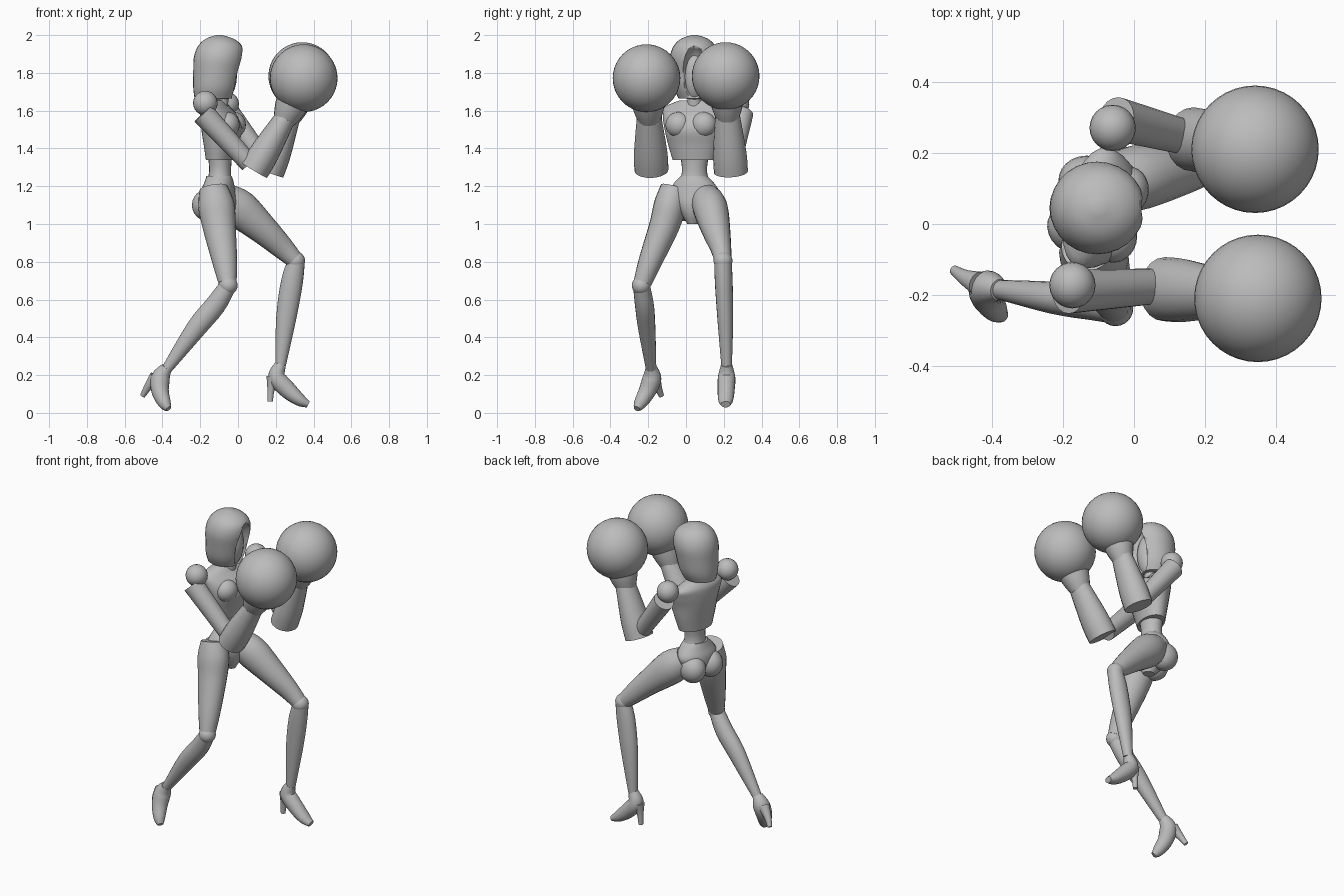
import bpy, bmesh, math
from mathutils import Vector

cube = bpy.data.objects.get("Cube")
if cube:
    bpy.data.objects.remove(cube, do_unlink=True)

grey = bpy.data.materials.new("plain_grey")
grey.use_nodes = True
colour = (0.5, 0.5, 0.5, 1)
grey.diffuse_color = colour
grey.node_tree.nodes["Principled BSDF"].inputs["Base Color"].default_value = colour

BODY = (-0.11, 0.045, 0)      # middle of the twisted trunk
YAW = math.radians(-14)


def finish(name, bm, loc=(0, 0, 0), yaw=0, angle=40):
    bmesh.ops.recalc_face_normals(bm, faces=bm.faces)
    mesh = bpy.data.meshes.new(name)
    bm.to_mesh(mesh)
    bm.free()
    mesh.materials.append(grey)
    ob = bpy.data.objects.new(name, mesh)
    bpy.context.collection.objects.link(ob)
    ob.location = loc
    ob.rotation_euler.z = yaw
    bpy.ops.object.select_all(action="DESELECT")
    ob.select_set(True)
    bpy.context.view_layer.objects.active = ob
    bpy.ops.object.shade_smooth_by_angle(angle=math.radians(angle))
    return ob


def smooth_path(keys, steps):
    """Spline through the keys; each key is a vector of any length."""
    out = []
    for i in range(len(keys) - 1):
        a, b, c, d = (keys[max(i - 1, 0)], keys[i], keys[i + 1], keys[min(i + 2, len(keys) - 1)])
        for s in range(steps):
            t = s / steps
            out.append([0.5 * (2 * q + (r - p) * t + (2 * p - 5 * q + 4 * r - w) * t * t
                               + (3 * q - p - 3 * r + w) * t ** 3)
                        for p, q, r, w in zip(a, b, c, d)])
    return out + [list(keys[-1])]


def loft(name, keys, sides=20, steps=4, flat=False, **kw):
    """Skin rings along keys (x, y, z, depth radius, width radius)."""
    keys = [k if len(k) == 5 else (*k, k[3]) for k in keys]
    path = smooth_path(keys, steps)
    bm = bmesh.new()
    rings = []
    for i, (x, y, z, depth, width) in enumerate(path):
        tangent = Vector((0, 0, 1))
        if not flat:
            ahead, behind = path[min(i + 1, len(path) - 1)], path[max(i - 1, 0)]
            tangent = (Vector(ahead[:3]) - Vector(behind[:3])).normalized()
        side = Vector((0, 1, 0))
        side = (side - tangent * side.dot(tangent)).normalized()
        front = side.cross(tangent)
        rings.append([bm.verts.new(Vector((x, y, z)) + front * depth * math.cos(a) + side * width * math.sin(a))
                      for a in (2 * math.pi * k / sides for k in range(sides))])
    for low, high in zip(rings, rings[1:]):
        for k in range(sides):
            n = (k + 1) % sides
            bm.faces.new((low[k], low[n], high[n], high[k]))
    bm.faces.new(rings[0])
    bm.faces.new(rings[-1])
    return finish(name, bm, **kw)


def ball(name, centre, radii, segments=24, **kw):
    if not isinstance(radii, tuple):
        radii = (radii,) * 3
    bm = bmesh.new()
    bmesh.ops.create_uvsphere(bm, u_segments=segments, v_segments=segments // 2, radius=1)
    bmesh.ops.scale(bm, vec=radii, verts=bm.verts)
    bmesh.ops.translate(bm, vec=centre, verts=bm.verts)
    return finish(name, bm, **kw)


def upright(rows):
    """Rows of (height, forward offset, depth radius, width radius)."""
    return [(f, 0, z, d, w) for z, f, d, w in rows]


# Hood with a carved face opening
head_at = (-0.1, 0.045, 0)
hood = loft("hood", upright([
    (1.665, -0.03, 0.10, 0.085), (1.72, -0.022, 0.115, 0.11), (1.80, -0.012, 0.125, 0.123),
    (1.88, -0.002, 0.132, 0.13), (1.94, 0.005, 0.118, 0.112), (1.98, 0.003, 0.075, 0.072),
    (2.0, 0, 0.015, 0.015)]), sides=28, flat=True, loc=head_at)
cutter = ball("face_cutter", (0.15, 0, 1.77), (0.11, 0.072, 0.18), loc=head_at)
cutter.hide_render = True
cut = hood.modifiers.new("opening", "BOOLEAN")
cut.operation = "DIFFERENCE"
cut.object = cutter
bpy.context.view_layer.objects.active = hood
bpy.ops.object.modifier_apply(modifier=cut.name)
bpy.data.objects.remove(cutter, do_unlink=True)
ball("face", (0.005, 0, 1.79), (0.09, 0.075, 0.15), loc=head_at)
loft("neck", [(-0.11, 0.045, 1.56, 0.05), (-0.09, 0.045, 1.64, 0.038), (-0.085, 0.045, 1.74, 0.042)])

# Trunk
loft("ribcage", upright([
    (1.34, 0.015, 0.072, 0.115), (1.42, 0.02, 0.088, 0.138), (1.50, 0.025, 0.105, 0.155),
    (1.57, 0.01, 0.095, 0.17), (1.62, -0.01, 0.07, 0.165), (1.655, -0.01, 0.045, 0.08)]),
    sides=24, flat=True, loc=BODY, yaw=YAW)
for label, s in (("left", 1), ("right", -1)):
    ball(label + "_chest_plate", (0.075, s * 0.068, 1.525), (0.062, 0.07, 0.068), loc=BODY, yaw=YAW)
    ball(label + "_buttock", (-0.035, s * 0.065, 1.1), (0.085, 0.075, 0.085), loc=BODY, yaw=YAW)
loft("waist", [(-0.1, 0.045, 1.2, 0.07, 0.09), (-0.095, 0.045, 1.28, 0.058, 0.066),
               (-0.095, 0.045, 1.38, 0.066, 0.08)], flat=True)
loft("pelvis", upright([
    (1.0, 0.03, 0.035, 0.03), (1.05, 0.02, 0.07, 0.065), (1.11, 0.01, 0.09, 0.115),
    (1.17, 0.005, 0.088, 0.135), (1.22, 0.01, 0.076, 0.105), (1.255, 0.01, 0.066, 0.07)]),
    sides=24, flat=True, loc=BODY, yaw=YAW)

# Arms: shoulder ball, upper arm, sleeve, cuff and round glove
arms = {
    "right": ((-0.173, -0.172, 1.64), (-0.185, -0.19, 1.585), (0.06, -0.175, 1.32),
              (0.085, -0.183, 1.285), (0.25, -0.195, 1.56), (0.348, -0.209, 1.772)),
    "left": ((-0.06, 0.27, 1.635), (-0.05, 0.295, 1.585), (0.14, 0.245, 1.33),
             (0.165, 0.238, 1.275), (0.275, 0.22, 1.57), (0.34, 0.21, 1.783)),
}
for label, (shoulder, arm_top, elbow, cuff_low, wrist, glove) in arms.items():
    ball(label + "_shoulder", shoulder, 0.065)
    loft(label + "_upper_arm", [(*arm_top, 0.062), (*elbow, 0.05)])
    low, high, hand = Vector(cuff_low), Vector(wrist), Vector(glove)
    mid = low.lerp(high, 0.35)
    loft(label + "_forearm", [(*low, 0.08, 0.09), (*mid, 0.078, 0.088), (*high, 0.056, 0.066)])
    loft(label + "_cuff", [(*high.lerp(hand, -0.08), 0.058), (*high.lerp(hand, 0.2), 0.08),
                           (*high.lerp(hand, 0.6), 0.1)])
    ball(label + "_glove", glove, 0.179, segments=40)

# Right leg, trailing
loft("right_thigh", [(-0.13, -0.06, 1.19, 0.075), (-0.115, -0.085, 1.1, 0.096, 0.085),
                     (-0.1, -0.115, 0.99, 0.088, 0.08), (-0.07, -0.19, 0.8, 0.066, 0.062),
                     (-0.055, -0.23, 0.69, 0.048, 0.048)])
ball("right_knee", (-0.052, -0.237, 0.675), 0.05)
loft("right_shin", [(-0.055, -0.235, 0.67, 0.045), (-0.12, -0.22, 0.57, 0.055, 0.05),
                    (-0.22, -0.208, 0.45, 0.053, 0.046), (-0.375, -0.185, 0.235, 0.028)])
loft("right_foot", [(-0.378, -0.185, 0.24, 0.03), (-0.41, -0.18, 0.185, 0.05),
                    (-0.412, -0.205, 0.115, 0.046), (-0.388, -0.243, 0.05, 0.034),
                    (-0.368, -0.26, 0.022, 0.018)])
loft("right_heel", [(-0.435, -0.168, 0.19, 0.035), (-0.475, -0.15, 0.14, 0.022), (-0.505, -0.13, 0.09, 0.014)])

# Left leg, leading
loft("left_thigh", [(-0.07, 0.105, 1.14, 0.08), (0.01, 0.13, 1.08, 0.1, 0.092),
                    (0.14, 0.16, 0.965, 0.078, 0.075), (0.24, 0.185, 0.87, 0.06, 0.055),
                    (0.3, 0.195, 0.81, 0.046)])
ball("left_knee", (0.305, 0.196, 0.805), 0.05)
loft("left_shin", [(0.308, 0.196, 0.8, 0.046), (0.285, 0.2, 0.69, 0.058, 0.047),
                   (0.255, 0.208, 0.5, 0.053, 0.042), (0.225, 0.215, 0.25, 0.028)])
loft("left_foot", [(0.225, 0.215, 0.255, 0.03), (0.205, 0.215, 0.19, 0.046),
                   (0.26, 0.213, 0.125, 0.046, 0.045), (0.325, 0.21, 0.07, 0.034, 0.04),
                   (0.372, 0.21, 0.045, 0.018, 0.025)])
loft("left_heel", [(0.185, 0.215, 0.19, 0.035), (0.175, 0.215, 0.13, 0.02), (0.17, 0.215, 0.06, 0.014)])
